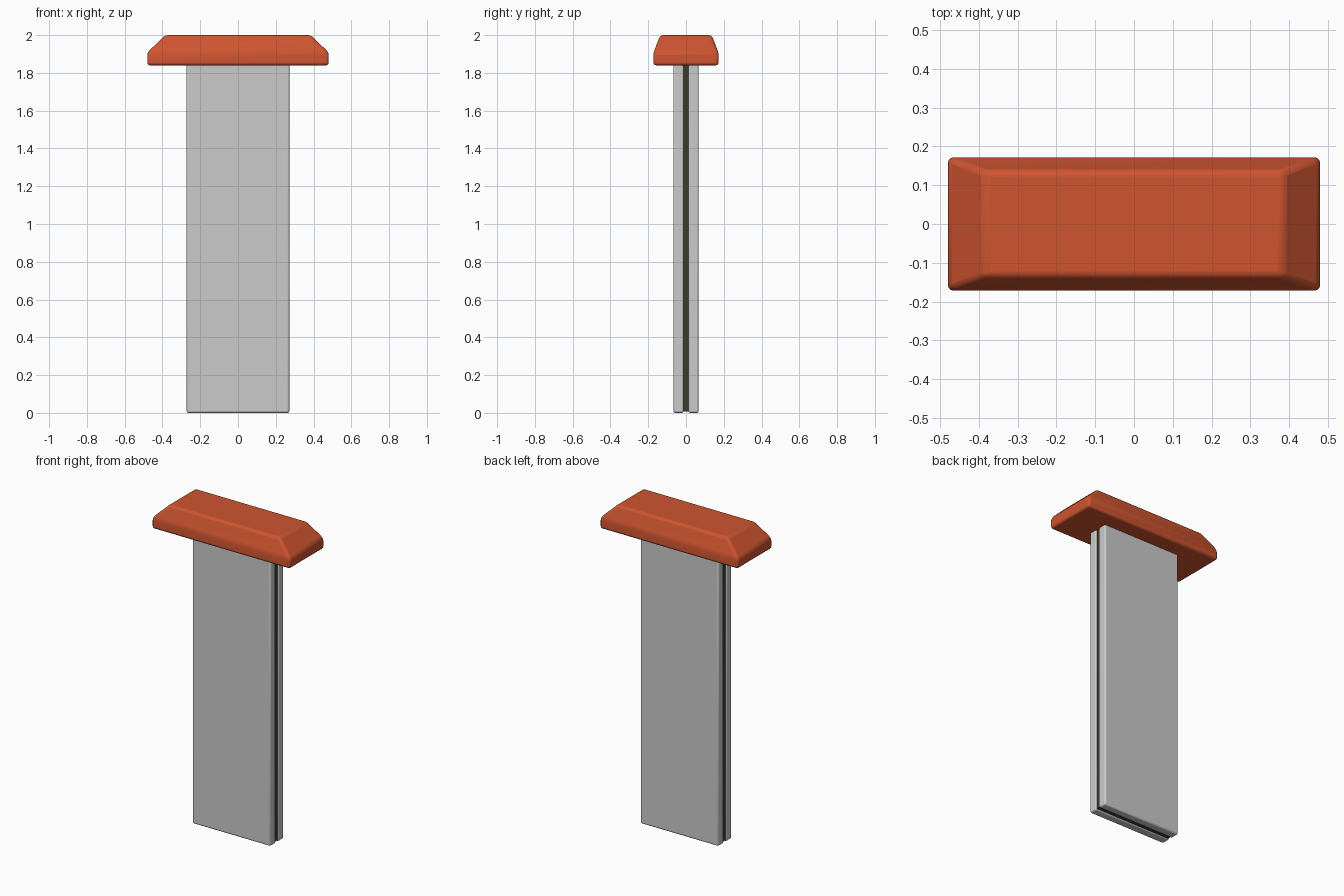
import bpy, bmesh, math

if "Cube" in bpy.data.objects:
    bpy.data.objects.remove(bpy.data.objects["Cube"])


def material(name, color):
    mat = bpy.data.materials.new(name)
    mat.diffuse_color = color
    mat.use_nodes = True
    mat.node_tree.nodes["Principled BSDF"].inputs["Base Color"].default_value = mat.diffuse_color
    return mat


def finish(name, bm, bevel, mat=None):
    """Turn a bmesh into a softly bevelled, smooth shaded object."""
    bmesh.ops.recalc_face_normals(bm, faces=bm.faces)
    mesh = bpy.data.meshes.new(name)
    bm.to_mesh(mesh)
    bm.free()
    obj = bpy.data.objects.new(name, mesh)
    bpy.context.collection.objects.link(obj)
    if mat:
        mesh.materials.append(mat)
    if bevel:
        mod = obj.modifiers.new("soft_edges", 'BEVEL')
        mod.width = bevel
        mod.segments = 3
        mod.limit_method = 'ANGLE'
        mod.angle_limit = math.radians(15)
    bpy.ops.object.select_all(action='DESELECT')
    obj.select_set(True)
    bpy.context.view_layer.objects.active = obj
    bpy.ops.object.shade_smooth_by_angle(angle=math.radians(35))
    return obj


def loft(rings):
    """Stack of rectangles (half x, half y, z, centre y), capped at both ends."""
    bm = bmesh.new()
    loops = [[bm.verts.new((sx * hx, cy + sy * hy, z))
              for sx, sy in ((-1, -1), (1, -1), (1, 1), (-1, 1))]
             for hx, hy, z, cy in rings]
    for a, b in zip(loops, loops[1:]):
        for i in range(4):
            j = (i + 1) % 4
            bm.faces.new((a[i], a[j], b[j], b[i]))
    bm.faces.new(loops[0][::-1])
    bm.faces.new(loops[-1])
    return bm


orange = material("orange_cap", (0.62, 0.09, 0.03, 1))
dark = material("dark_core", (0.05, 0.045, 0.025, 1))

# Two grey panels, front and back
for name, side in (("front_panel", -1), ("back_panel", 1)):
    finish(name, loft([(0.272, 0.0275, 0.0, side * 0.0395),
                       (0.272, 0.0275, 1.86, side * 0.0395)]), 0.01)

# Dark core showing in the seam between the panels
finish("seam_core", loft([(0.265, 0.014, 0.007, 0), (0.265, 0.014, 1.86, 0)]), 0, dark)

# Cap with straight lower band and sloped upper sides
finish("top_cap", loft([(0.48, 0.172, 1.84, 0),
                        (0.48, 0.172, 1.908, 0),
                        (0.385, 0.136, 2.0, 0)]), 0.014, orange)
